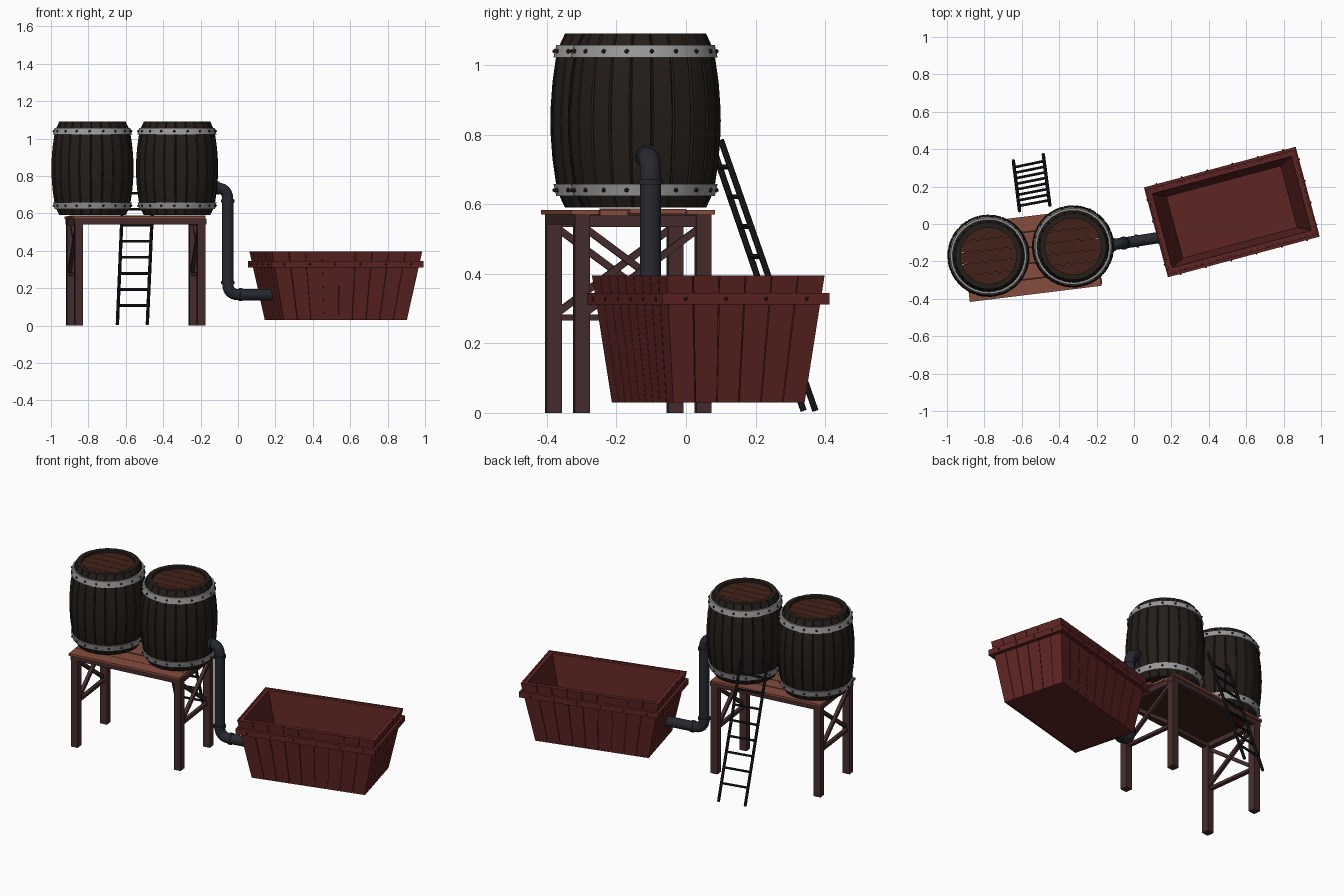
import bpy, bmesh, random
from math import sin, cos, pi, radians
from mathutils import Vector, Matrix

if "Cube" in bpy.data.objects:
    bpy.data.objects.remove(bpy.data.objects["Cube"])

random.seed(4)


def material(name, rgb):
    m = bpy.data.materials.new(name)
    m.diffuse_color = (*rgb, 1)
    m.use_nodes = True
    m.node_tree.nodes["Principled BSDF"].inputs["Base Color"].default_value = m.diffuse_color
    return m


STAVE = material("dark_stave", (0.018, 0.013, 0.010))
LID = material("lid_wood", (0.055, 0.016, 0.009))
STEEL = material("steel", (0.32, 0.32, 0.32))
BOLT = material("bolt", (0.05, 0.015, 0.013))
RED = material("red_wood", (0.11, 0.018, 0.016))
PLANK = material("plank_wood", (0.24, 0.075, 0.048))
LEG = material("leg_wood", (0.06, 0.025, 0.025))
PIPE = material("pipe", (0.02, 0.022, 0.03))
IRON = material("ladder_iron", (0.012, 0.012, 0.012))


def finish(name, bm, mat, matrix=Matrix(), smooth=False):
    bmesh.ops.recalc_face_normals(bm, faces=bm.faces)
    me = bpy.data.meshes.new(name)
    bm.to_mesh(me)
    bm.free()
    me.materials.append(mat)
    ob = bpy.data.objects.new(name, me)
    bpy.context.collection.objects.link(ob)
    ob.matrix_world = matrix
    if smooth:
        bpy.ops.object.select_all(action='DESELECT')
        ob.select_set(True)
        bpy.context.view_layer.objects.active = ob
        bpy.ops.object.shade_smooth_by_angle(angle=radians(35))
    return ob


def box(bm, c, s):
    bmesh.ops.create_cube(bm, size=1, matrix=Matrix.Translation(c) @ Matrix.Diagonal((*s, 1)))


def beam(bm, a, b, w, sides=0):
    # square beam, or round bar when sides is given, from a to b
    a, b = Vector(a), Vector(b)
    d = b - a
    m = Matrix.Translation((a + b) / 2) @ d.to_track_quat('Z', 'Y').to_matrix().to_4x4()
    if sides:
        bmesh.ops.create_cone(bm, cap_ends=True, segments=sides, radius1=w, radius2=w, depth=d.length, matrix=m)
    else:
        bmesh.ops.create_cube(bm, size=1, matrix=m @ Matrix.Diagonal((w, w, d.length, 1)))


def bolt(bm, p, r=0.007):
    bmesh.ops.create_icosphere(bm, subdivisions=1, radius=r, matrix=Matrix.Translation(p))


def loft(bm, rings, close=True):
    rows = [[bm.verts.new(p) for p in r] for r in rings]
    n = len(rows[0])
    pairs = list(zip(rows, rows[1:])) + ([(rows[-1], rows[0])] if close else [])
    for r0, r1 in pairs:
        for i in range(n):
            j = (i + 1) % n
            bm.faces.new((r0[i], r0[j], r1[j], r1[i]))
    return rows


def frame(x, y, deg):
    return Matrix.Translation((x, y, 0)) @ Matrix.Rotation(radians(deg), 4, 'Z')


# Barrels: grooved staves, recessed lids, riveted bands
def circle(r, z, n=44):
    return [(r * cos(2 * pi * i / n), r * sin(2 * pi * i / n), z) for i in range(n)]


def stave_ring(r, z, groove, n=22):
    pts = []
    for i in range(n):
        for f, dr in ((0, groove), (0.07, 0), (0.5, 0), (0.93, 0)):
            a = 2 * pi * (i + f) / n
            pts.append(((r - dr) * cos(a), (r - dr) * sin(a), z))
    return pts


PROFILE = [(0.178, 0.59), (0.192, 0.62), (0.204, 0.66), (0.214, 0.73), (0.219, 0.80),
           (0.220, 0.84), (0.219, 0.88), (0.214, 0.95), (0.204, 1.02), (0.192, 1.06), (0.178, 1.09)]
for tag, x, y in (("left", -0.778, -0.17), ("right", -0.326, -0.12)):
    M = frame(x, y, 6)
    bm = bmesh.new()
    inner = [stave_ring(0.150, z, 0) for z in (1.09, 0.59)]
    loft(bm, [stave_ring(r, z, 0.005) for r, z in PROFILE] + inner)
    finish(tag + "_barrel_staves", bm, STAVE, M, True)
    bm = bmesh.new()
    for z in (0.615, 1.065):
        for k in range(5):
            # lid boards cut to the round opening
            y0, y1 = -0.152 + 0.0608 * k + 0.001, -0.152 + 0.0608 * (k + 1) - 0.001
            pts = []
            for s, ys in ((1, (y0, y1)), (-1, (y1, y0))):
                for t in range(5):
                    yy = ys[0] + (ys[1] - ys[0]) * t / 4
                    pts.append((s * max(0.152 ** 2 - yy * yy, 0.0001) ** 0.5, yy))
            rows = loft(bm, [[(px, py, z + h) for px, py in pts] for h in (-0.01, 0.01)], False)
            for r in rows:
                bm.faces.new(r)
    finish(tag + "_barrel_lids", bm, LID, M)
    bands, bolts = bmesh.new(), bmesh.new()
    for s in (-1, 1):
        z0, z1 = 0.84 + s * 0.182, 0.84 + s * 0.217
        loft(bands, [circle(0.211, z0), circle(0.203, z1), circle(0.185, z1), circle(0.190, z0)])
        for i in range(18):
            a = 2 * pi * i / 18
            bolt(bolts, (0.208 * cos(a), 0.208 * sin(a), (z0 + z1) / 2))
    finish(tag + "_barrel_bands", bands, STEEL, M, True)
    finish(tag + "_barrel_rivets", bolts, BOLT, M)

# Stand: legs, rails, cross braces, deck planks
M = frame(-0.546, -0.166, 7)
X, Y = 0.33, 0.176
bm = bmesh.new()
for sx in (-1, 1):
    for sy in (-1, 1):
        box(bm, (sx * X, sy * Y, 0.285), (0.044, 0.044, 0.57))
finish("stand_legs", bm, LEG, M)
bm = bmesh.new()
for s in (-1, 1):
    box(bm, (0, s * (Y + 0.006), 0.556), (2 * X + 0.05, 0.032, 0.03))
    box(bm, (s * X, 0, 0.552), (0.032, 2 * Y, 0.034))
    box(bm, (s * X, 0, 0.274), (0.022, 2 * Y, 0.018))
    for k in (-1, 1):
        beam(bm, (s * X + k * 0.008, -k * Y, 0.28), (s * X + k * 0.008, k * Y, 0.54), 0.02)
finish("stand_rails_and_braces", bm, LEG, M)
bm = bmesh.new()
for k in range(5):
    dx, tilt = random.uniform(-0.01, 0.01), random.uniform(-0.003, 0.003)
    box(bm, (dx, -0.168 + 0.084 * k, 0.579 + tilt), (0.715 + random.uniform(-0.02, 0.015), 0.081, 0.014))
finish("stand_deck_planks", bm, PLANK, M)
bm = bmesh.new()
box(bm, (0, 0, 0.569), (0.68, 0.38, 0.008))
finish("stand_deck_underside", bm, LID, M)

# Ladder
bm = bmesh.new()
foot = [Vector((-0.645, 0.338, 0.006)), Vector((-0.485, 0.372, 0.006))]
top = [Vector((-0.612, 0.07, 0.785)), Vector((-0.45, 0.10, 0.785))]
for a, b in zip(foot, top):
    beam(bm, a, b, 0.009, 8)
for k in range(8):
    t = 0.13 + 0.11 * k
    beam(bm, foot[0].lerp(top[0], t), foot[1].lerp(top[1], t), 0.007, 8)
finish("ladder", bm, IRON, smooth=True)

# Pipe with two elbows and collars
P = [Vector(p) for p in ((-0.15, -0.115, 0.735), (-0.055, -0.102, 0.735),
                         (-0.055, -0.102, 0.165), (0.18, -0.065, 0.165))]
path = [P[0]]
for a, b, c in zip(P, P[1:], P[2:]):
    p, q = b + (a - b).normalized() * 0.06, b + (c - b).normalized() * 0.06
    path += [p.lerp(b, t / 6).lerp(b.lerp(q, t / 6), t / 6) for t in range(7)]
path.append(P[3])
bm = bmesh.new()
side = Vector((-0.155, 0.988, 0))
rings = []
for i, p in enumerate(path):
    d = (path[min(i + 1, len(path) - 1)] - path[max(i - 1, 0)]).normalized()
    n = d.cross(side).normalized()
    rings.append([p + 0.030 * (side * cos(2 * pi * k / 20) + n * sin(2 * pi * k / 20)) for k in range(20)])
rows = loft(bm, rings, False)
bm.faces.new(rows[0])
bm.faces.new(rows[-1])
for c, d in (((-0.055, -0.102, 0.665), (0, 0, 1)), ((-0.055, -0.102, 0.23), (0, 0, 1)),
             ((0.015, -0.091, 0.165), (0.988, 0.155, 0)), ((-0.108, -0.109, 0.735), (0.988, 0.155, 0))):
    c, d = Vector(c), Vector(d)
    beam(bm, c - d * 0.008, c + d * 0.008, 0.035, 20)
finish("drain_pipe", bm, PIPE, smooth=True)

# Trough: inner shell, plank cladding, rim band, bolts
M = frame(0.523, 0.064, 15)


def rect(l, w, z):
    return [Vector((sx * l / 2, sy * w / 2, z)) for sx, sy in ((-1, -1), (1, -1), (1, 1), (-1, 1))]


bm = bmesh.new()
rows = loft(bm, [rect(0.668, 0.377, 0.032), rect(0.816, 0.456, 0.393),
                 rect(0.77, 0.41, 0.393), rect(0.632, 0.341, 0.06)], False)
bm.faces.new(rows[0])
bm.faces.new(rows[-1])
finish("trough_shell", bm, RED, M)
bm = bmesh.new()
corners = [rect(0.682, 0.391, 0.03), rect(0.83, 0.47, 0.395), rect(0.81, 0.45, 0.395), rect(0.662, 0.371, 0.03)]
for s in range(4):
    n = 9 if s % 2 == 0 else 6
    for k in range(n):
        g = 0.02
        u0 = k / n if k == 0 else (k + g) / n
        u1 = 1 if k == n - 1 else (k + 1 - g) / n
        loop = [(r[s].lerp(r[(s + 1) % 4], u0), r[s].lerp(r[(s + 1) % 4], u1)) for r in corners]
        a, b = [[bm.verts.new(q[e]) for q in loop] for e in (0, 1)]
        bm.faces.new(a)
        bm.faces.new(b)
        for i in range(4):
            bm.faces.new((a[i], a[(i + 1) % 4], b[(i + 1) % 4], b[i]))
finish("trough_planks", bm, RED, M)
bm = bmesh.new()
loft(bm, [rect(0.84, 0.497, 0.311), rect(0.84, 0.497, 0.345), rect(0.79, 0.44, 0.345), rect(0.79, 0.44, 0.311)])
finish("trough_rim_band", bm, RED, M)
bm = bmesh.new()
for s in (-1, 1):
    for k in range(6):
        bolt(bm, (-0.35 + 0.14 * k, s * 0.249, 0.328), 0.006)
    for k in range(4):
        bolt(bm, (s * 0.42, -0.18 + 0.12 * k, 0.328), 0.006)
finish("trough_bolts", bm, BOLT, M)
